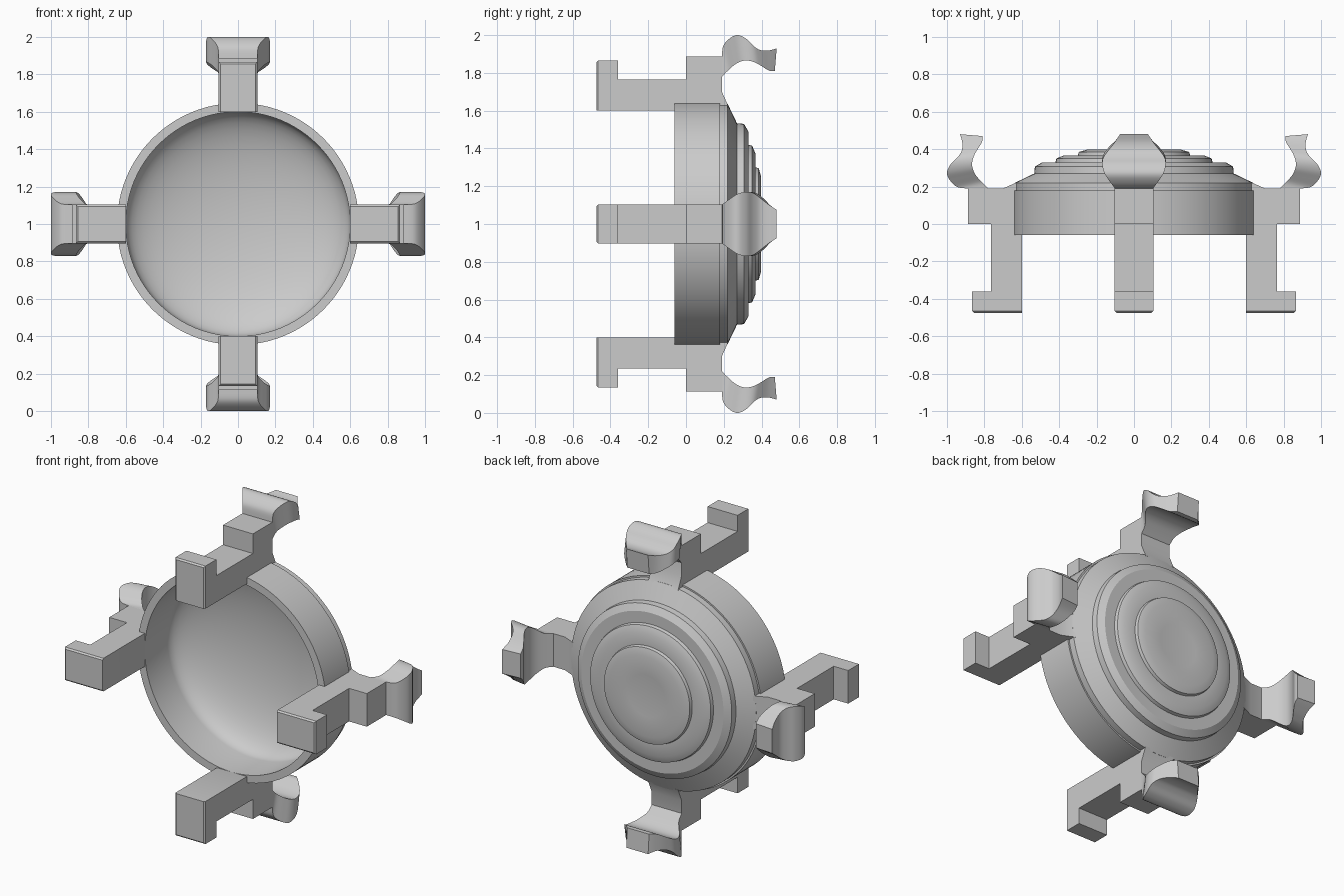
import bpy, bmesh, math
from mathutils import Matrix, Vector

cube = bpy.data.objects.get("Cube")
if cube:
    bpy.data.objects.remove(cube, do_unlink=True)

grey = bpy.data.materials.new("plain_grey")
grey.use_nodes = True
grey.diffuse_color = (0.6, 0.6, 0.6, 1)
grey.node_tree.nodes["Principled BSDF"].inputs["Base Color"].default_value = (0.6, 0.6, 0.6, 1)


def finish(name, bm, turn=0.0):
    """Turn the part about the y axis, lift it to the centre height and add it."""
    bmesh.ops.recalc_face_normals(bm, faces=bm.faces)
    bm.transform(Matrix.Translation((0, 0, 1)) @ Matrix.Rotation(turn, 4, 'Y'))
    mesh = bpy.data.meshes.new(name)
    bm.to_mesh(mesh)
    bm.free()
    mesh.materials.append(grey)
    obj = bpy.data.objects.new(name, mesh)
    bpy.context.collection.objects.link(obj)
    bpy.ops.object.select_all(action='DESELECT')
    obj.select_set(True)
    bpy.context.view_layer.objects.active = obj
    bpy.ops.object.shade_smooth_by_angle(angle=math.radians(25))
    return obj


def smooth_path(rows, steps=5):
    """Catmull-Rom interpolation through rows of values."""
    vecs = [Vector(r) for r in rows]
    out = []
    for i in range(len(vecs) - 1):
        a, b = vecs[max(i - 1, 0)], vecs[i]
        c, d = vecs[i + 1], vecs[min(i + 2, len(vecs) - 1)]
        for s in range(steps):
            t = s / steps
            out.append(0.5 * (2 * b + (c - a) * t + (2 * a - 5 * b + 4 * c - d) * t ** 2
                              + (3 * b - a - 3 * c + d) * t ** 3))
    return out + [vecs[-1]]


# Stepped bowl: (radius, y) profile, from back centre over the rim to the inner dome
outside = [(0, 0.385), (0.13, 0.388), (0.25, 0.398), (0.295, 0.385), (0.3, 0.367),
           (0.375, 0.367), (0.415, 0.35), (0.42, 0.33), (0.49, 0.33), (0.53, 0.307),
           (0.533, 0.27), (0.637, 0.22), (0.637, 0.18), (0.647, 0.18), (0.647, -0.06)]
dome = [(0.6 * math.cos(a), 0.16 + 0.2 * math.sin(a))
        for a in (math.pi / 2 * k / 14 for k in range(14))]
profile = outside + [(0.6, -0.06)] + dome + [(0, 0.36)]
bm = bmesh.new()
ring = [bm.verts.new((r, y, 0)) for r, y in profile]
edges = [bm.edges.new(pair) for pair in zip(ring, ring[1:])]
bmesh.ops.spin(bm, geom=ring + edges, cent=(0, 0, 0), axis=(0, 1, 0),
               angle=math.tau, steps=96, use_duplicate=False)
bmesh.ops.remove_doubles(bm, verts=bm.verts, dist=0.0002)
finish("stepped_bowl", bm)

# Arm side profile (y, radius) and hook stations (outer y, outer r, inner y, inner r, half width)
HALF = 0.103
ARM = [(-0.475, 0.6), (-0.475, 0.865), (-0.36, 0.865), (-0.36, 0.765), (0, 0.765),
       (0, 0.887), (0.19, 0.887), (0.19, 0.7), (0.226, 0.62), (0, 0.62), (-0.06, 0.6)]
HOOK = smooth_path([
    (0.19, 0.887, 0.19, 0.78, 0.103), (0.198, 0.945, 0.225, 0.815, 0.108),
    (0.235, 0.985, 0.26, 0.845, 0.135), (0.275, 1.0, 0.295, 0.862, 0.16),
    (0.32, 0.98, 0.33, 0.865, 0.17), (0.355, 0.945, 0.37, 0.853, 0.164),
    (0.39, 0.922, 0.405, 0.833, 0.14), (0.435, 0.918, 0.44, 0.812, 0.105),
    (0.48, 0.93, 0.47, 0.81, 0.075)])


def add_arm(name, turn):
    bm = bmesh.new()
    face = bm.faces.new([bm.verts.new((-HALF, y, r)) for y, r in ARM])
    new = bmesh.ops.extrude_face_region(bm, geom=[face])["geom"]
    bmesh.ops.translate(bm, vec=(2 * HALF, 0, 0),
                        verts=[v for v in new if isinstance(v, bmesh.types.BMVert)])
    # small chamfer around the front end, except on the inner edge
    front = [e for e in bm.edges if all(v.co.y < -0.47 for v in e.verts)
             and max(v.co.z for v in e.verts) > 0.8]
    bmesh.ops.bevel(bm, geom=front, offset=0.009, segments=1, affect='EDGES')
    finish(name, bm, turn)


def add_hook(name, turn):
    bm = bmesh.new()
    loops = [[bm.verts.new(p) for p in ((-w, yo, ro), (w, yo, ro), (w, yi, ri), (-w, yi, ri))]
             for yo, ro, yi, ri, w in HOOK]
    for a, b in zip(loops, loops[1:]):
        for k in range(4):
            n = (k + 1) % 4
            bm.faces.new((a[k], a[n], b[n], b[k]))
    bm.faces.new(loops[0])
    bm.faces.new(loops[-1])
    finish(name, bm, turn)


for i, side in enumerate(("top", "left", "bottom", "right")):
    add_arm(side + "_arm", i * math.pi / 2)
    add_hook(side + "_hook", i * math.pi / 2)
